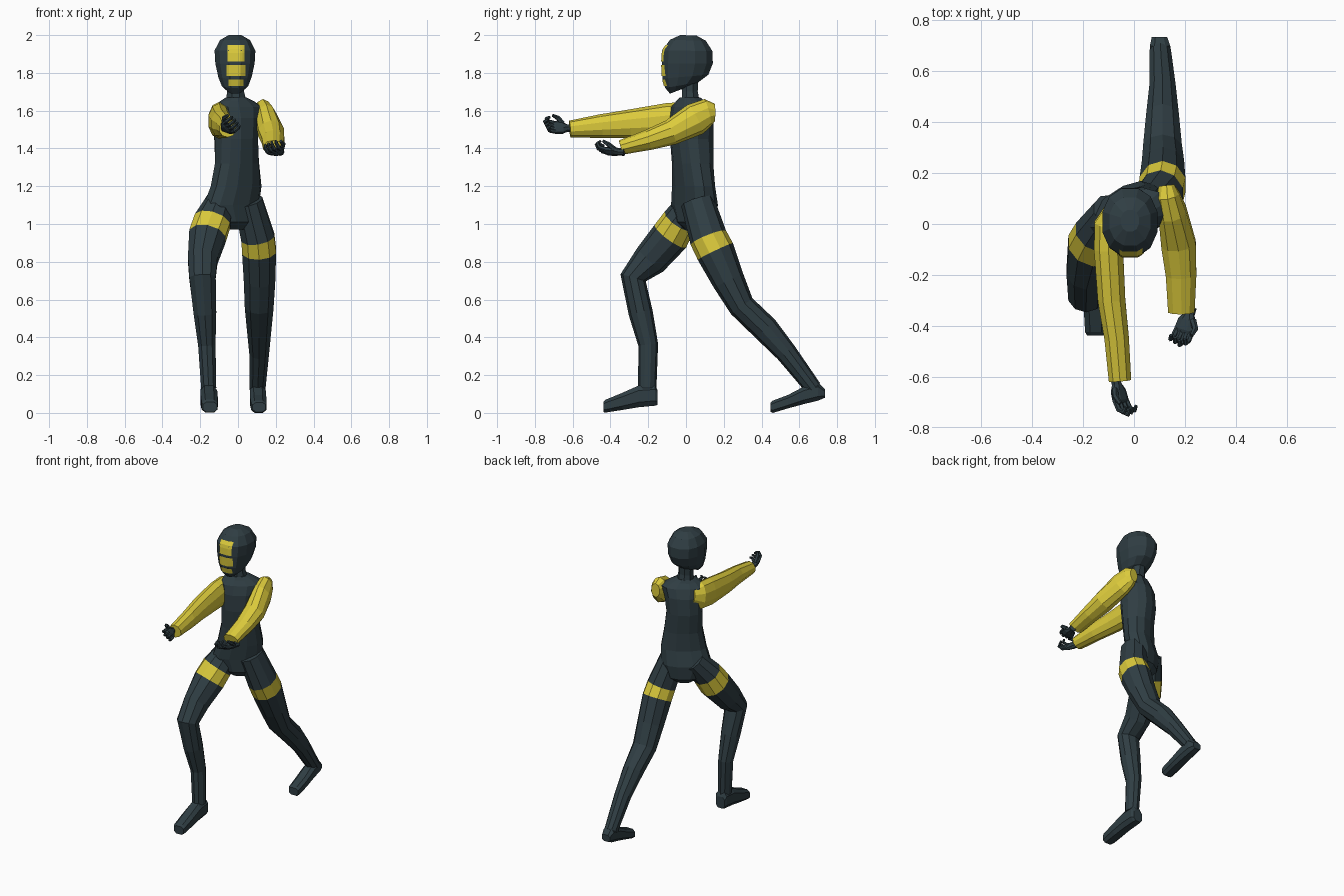
import bpy, bmesh, math
from mathutils import Vector as V
from mathutils.bvhtree import BVHTree


def material(name, rgb):
    m = bpy.data.materials.new(name)
    m.diffuse_color = (*rgb, 1)
    return m


DARK = material("dark slate", (0.029, 0.048, 0.057))
YELLOW = material("yellow", (0.72, 0.60, 0.045))


def finish(name, bm, mats):
    bmesh.ops.recalc_face_normals(bm, faces=bm.faces[:])
    me = bpy.data.meshes.new(name)
    bm.to_mesh(me)
    bm.free()
    for m in mats:
        me.materials.append(m)
    ob = bpy.data.objects.new(name, me)
    bpy.context.collection.objects.link(ob)
    return ob


def loft(name, rings, n=10, power=1.0, mats=(DARK, YELLOW), second=()):
    """Skin rings of (centre, half-axis u, half-axis v); segments listed in second use the second colour."""
    bm = bmesh.new()
    top = math.cos(math.pi / n) ** power

    def sq(t):
        return math.copysign(abs(t) ** power, t) / top
    loops = []
    for c, u, v in rings:
        loops.append([bm.verts.new(V(c) + V(u) * sq(math.cos(a)) + V(v) * sq(math.sin(a)))
                      for a in ((i + 0.5) * math.tau / n for i in range(n))])
    for k in range(len(loops) - 1):
        for i in range(n):
            j = (i + 1) % n
            f = bm.faces.new((loops[k][i], loops[k][j], loops[k + 1][j], loops[k + 1][i]))
            f.material_index = int(k in second)
    bm.faces.new(loops[0])
    bm.faces.new(loops[-1])
    return finish(name, bm, mats)


def limb(name, pts, side=(1, 0, 0), **kw):
    """Loft along a path of (x, y, z, half width, half depth)."""
    ps = [V(p[:3]) for p in pts]
    rings = []
    for i, p in enumerate(pts):
        t = V()
        if i:
            t += (ps[i] - ps[i - 1]).normalized()
        if i < len(ps) - 1:
            t += (ps[i + 1] - ps[i]).normalized()
        t.normalize()
        u = V(side) - t * t.dot(V(side))
        u.normalize()
        rings.append((ps[i], u * p[3], t.cross(u) * p[4]))
    return loft(name, rings, **kw)


# Torso: turned towards the left shoulder blade
yaw = math.radians(33)
ux, uy = V((math.cos(yaw), math.sin(yaw), 0)), V((-math.sin(yaw), math.cos(yaw), 0))
torso = [(-0.02, 0.05, 0.97, 0.05, 0.05), (-0.025, 0.05, 1.01, 0.11, 0.085),
         (-0.035, 0.045, 1.10, 0.155, 0.092), (-0.01, 0.04, 1.20, 0.142, 0.085),
         (-0.005, 0.035, 1.32, 0.120, 0.092), (-0.01, 0.03, 1.45, 0.112, 0.105),
         (-0.005, 0.03, 1.56, 0.122, 0.10), (0.0, 0.03, 1.62, 0.135, 0.08),
         (-0.005, 0.025, 1.65, 0.095, 0.058), (-0.01, 0.022, 1.67, 0.055, 0.048)]
loft("torso", [((x, y, z), ux * a, uy * b) for x, y, z, a, b in torso], n=12, power=0.85)

# Neck
limb("neck", [(-0.01, 0.025, 1.64, 0.055, 0.048), (-0.013, 0.02, 1.70, 0.045, 0.042),
              (-0.015, 0.02, 1.78, 0.046, 0.045)], n=8)

# Head: rings given by front point, back point and half width
HX = -0.016
head = [(-0.085, 1.69, -0.02, 1.715, 0.036), (-0.110, 1.72, 0.065, 1.75, 0.070),
        (-0.124, 1.77, 0.118, 1.79, 0.088), (-0.128, 1.85, 0.142, 1.85, 0.104),
        (-0.124, 1.92, 0.140, 1.915, 0.108), (-0.085, 1.975, 0.105, 1.97, 0.080),
        (-0.03, 2.0, 0.055, 1.998, 0.035)]
skull = loft("head", [((HX, (f + b) / 2, (zf + zb) / 2), (w, 0, 0), (0, (b - f) / 2, (zb - zf) / 2))
                      for f, zf, b, zb, w in head], n=12, power=0.9)

# Face plates: thin strips laid on the head by ray casting
hb = bmesh.new()
hb.from_mesh(skull.data)
tree = BVHTree.FromBMesh(hb)
for k, (z0, z1, hw) in enumerate([(1.86, 1.948, 0.045), (1.783, 1.843, 0.05), (1.73, 1.766, 0.04)]):
    bm = bmesh.new()
    grid = []
    for r in range(5):
        row = []
        for c in range(9):
            x, z = HX + 0.005 + hw * (c / 4 - 1), z0 + (z1 - z0) * r / 4
            hit = tree.ray_cast(V((x, -1, z)), V((0, 1, 0)))[0]
            row.append(bm.verts.new((x, hit.y - 0.004, z)))
        grid.append(row)
    for r in range(4):
        for c in range(8):
            bm.faces.new((grid[r][c], grid[r][c + 1], grid[r + 1][c + 1], grid[r + 1][c]))
    finish("face_plate_%d" % k, bm, (YELLOW,))
hb.free()

# Sleeves
limb("reaching_sleeve", [(-0.085, 0.06, 1.57, 0.03, 0.05), (-0.10, 0.0, 1.555, 0.055, 0.088),
                         (-0.10, -0.10, 1.545, 0.057, 0.09), (-0.088, -0.30, 1.53, 0.054, 0.072),
                         (-0.068, -0.45, 1.518, 0.048, 0.06), (-0.055, -0.615, 1.503, 0.044, 0.042)],
     mats=(YELLOW,))
limb("bent_sleeve", [(0.128, 0.152, 1.59, 0.03, 0.045), (0.132, 0.115, 1.59, 0.046, 0.07),
                     (0.15, 0.05, 1.555, 0.055, 0.083), (0.175, -0.08, 1.485, 0.068, 0.065),
                     (0.185, -0.20, 1.445, 0.06, 0.052), (0.186, -0.345, 1.405, 0.052, 0.037)],
     mats=(YELLOW,))


# Hands: palm, four curled fingers and a thumb
def hand(name, wrist, fwd, curl, thumb):
    w, f = V(wrist), V(fwd).normalized()
    c = V(curl) - f * f.dot(V(curl))
    c.normalize()
    s = f.cross(c) * thumb

    def at(a, b, d, r):
        return (*(w + f * a + s * b + c * d), r, r)
    loft(name + "_palm", [(w + f * a, s * b, c * d) for a, b, d in
                          ((-0.03, 0.02, 0.018), (0.0, 0.02, 0.018), (0.025, 0.036, 0.02),
                           (0.065, 0.04, 0.017), (0.078, 0.034, 0.01))], n=8)
    for i in range(4):
        b, e = -0.03 + 0.02 * i, 0.006 * (i % 3)
        limb("%s_finger_%d" % (name, i), [at(0.065, b, 0, 0.0105), at(0.10 + e, b * 1.1, 0.008, 0.0095),
                                          at(0.115 + e, b * 1.1, 0.03, 0.0085),
                                          at(0.10 + e, b, 0.046, 0.006)], side=s, n=6)
    limb(name + "_thumb", [at(0.02, 0.025, 0.005, 0.012), at(0.05, 0.05, 0.022, 0.011),
                           at(0.08, 0.05, 0.038, 0.007)], side=c, n=6)


hand("reaching_hand", (-0.068, -0.63, 1.508), (0.22, -0.9, 0.05), (0.75, 0, 0.65), 1)
hand("bent_hand", (0.217, -0.355, 1.382), (-0.28, -0.9, 0.05), (-0.35, 0, 0.9), -1)

# Legs, each with a yellow thigh band
limb("front_leg", [(-0.09, 0.05, 1.13, 0.07, 0.075), (-0.135, -0.035, 1.015, 0.097, 0.088),
                   (-0.162, -0.083, 0.935, 0.098, 0.098), (-0.187, -0.19, 0.81, 0.078, 0.088),
                   (-0.188, -0.28, 0.715, 0.07, 0.066), (-0.175, -0.24, 0.53, 0.06, 0.061),
                   (-0.165, -0.20, 0.36, 0.046, 0.05), (-0.155, -0.205, 0.13, 0.04, 0.046)], second=(1,))
limb("rear_leg", [(0.055, 0.06, 1.12, 0.075, 0.085), (0.105, 0.118, 0.928, 0.088, 0.096),
                  (0.112, 0.155, 0.855, 0.09, 0.098), (0.114, 0.225, 0.70, 0.083, 0.082),
                  (0.112, 0.295, 0.565, 0.076, 0.067), (0.112, 0.42, 0.445, 0.064, 0.067),
                  (0.112, 0.53, 0.32, 0.052, 0.054), (0.103, 0.675, 0.13, 0.042, 0.042)], second=(1,))


# Feet: sections of (y, sole z, top z, half width)
def foot(name, x0, x1, secs):
    n = len(secs) - 1
    loft(name, [((x0 + (x1 - x0) * i / n, y, (a + b) / 2), (w, 0, 0), (0, 0, (b - a) / 2))
                for i, (y, a, b, w) in enumerate(secs)], n=8, power=0.7)


foot("front_foot", -0.158, -0.148, [(-0.15, 0.042, 0.12, 0.034), (-0.165, 0.038, 0.15, 0.042),
                                    (-0.25, 0.03, 0.145, 0.044), (-0.34, 0.015, 0.105, 0.045),
                                    (-0.425, 0.002, 0.07, 0.042), (-0.438, 0.004, 0.058, 0.036)])
foot("rear_foot", 0.10, 0.112, [(0.735, 0.08, 0.125, 0.03), (0.70, 0.065, 0.16, 0.04),
                                (0.625, 0.047, 0.14, 0.042), (0.54, 0.024, 0.095, 0.043),
                                (0.46, 0.0, 0.065, 0.04), (0.448, 0.006, 0.055, 0.034)])
